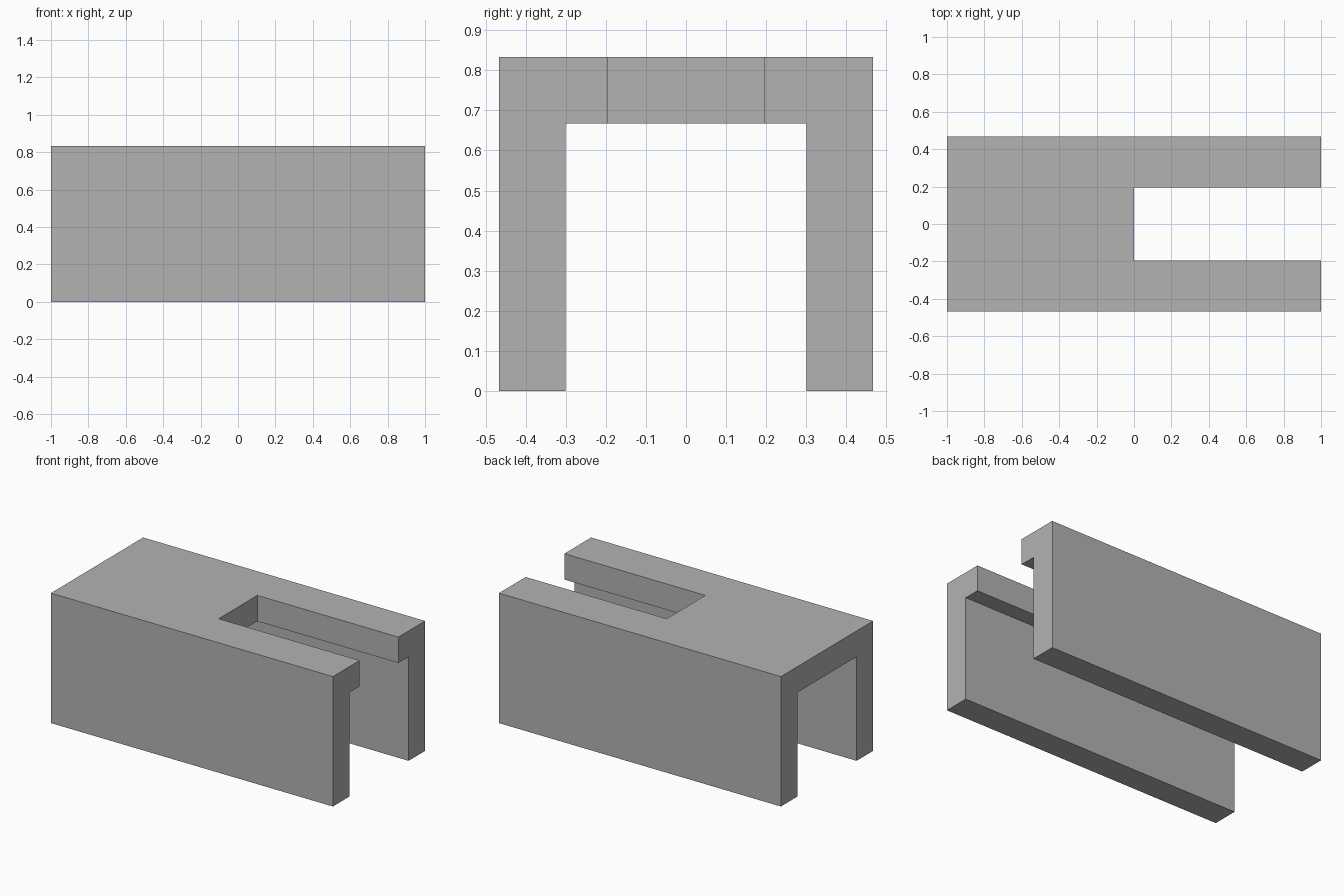
import bpy
import bmesh

cube = bpy.data.objects.get("Cube")
if cube:
    bpy.data.objects.remove(cube, do_unlink=True)

LENGTH, HALF_DEPTH, HEIGHT = 2.0, 0.467, 0.833
INNER, UNDERSIDE = 0.3, 0.667
SLOT_HALF = 0.196

# Plain grey finish
grey = bpy.data.materials.new("grey")
grey.use_nodes = True
color = (0.45, 0.45, 0.45, 1)
grey.diffuse_color = color
grey.node_tree.nodes["Principled BSDF"].inputs["Base Color"].default_value = color


def extrude_profile(name, profile, x_start, length):
    """Extrude a closed (y, z) outline along x."""
    bm = bmesh.new()
    face = bm.faces.new([bm.verts.new((x_start, y, z)) for y, z in profile])
    out = bmesh.ops.extrude_face_region(bm, geom=[face], use_keep_orig=True)
    verts = [v for v in out["geom"] if isinstance(v, bmesh.types.BMVert)]
    bmesh.ops.translate(bm, verts=verts, vec=(length, 0, 0))
    bmesh.ops.recalc_face_normals(bm, faces=bm.faces[:])
    mesh = bpy.data.meshes.new(name)
    bm.to_mesh(mesh)
    bm.free()
    mesh.materials.append(grey)
    obj = bpy.data.objects.new(name, mesh)
    bpy.context.collection.objects.link(obj)
    return obj


# Channel: half outline mirrored into an inverted U
half = [(INNER, UNDERSIDE), (INNER, 0), (HALF_DEPTH, 0), (HALF_DEPTH, HEIGHT)]
outline = half + [(-y, z) for y, z in reversed(half)]
channel = extrude_profile("slotted_channel", outline, -LENGTH / 2, LENGTH)

# Open-ended slot through the left half of the top
slot = [(-SLOT_HALF, 0.5), (SLOT_HALF, 0.5), (SLOT_HALF, 1), (-SLOT_HALF, 1)]
cutter = extrude_profile("slot_cutter", slot, 0, LENGTH)
cutter.hide_render = True

cut = channel.modifiers.new("slot", 'BOOLEAN')
cut.operation = 'DIFFERENCE'
cut.solver = 'EXACT'
cut.object = cutter
bpy.context.view_layer.objects.active = channel
bpy.ops.object.modifier_apply(modifier=cut.name)
bpy.data.objects.remove(cutter, do_unlink=True)
